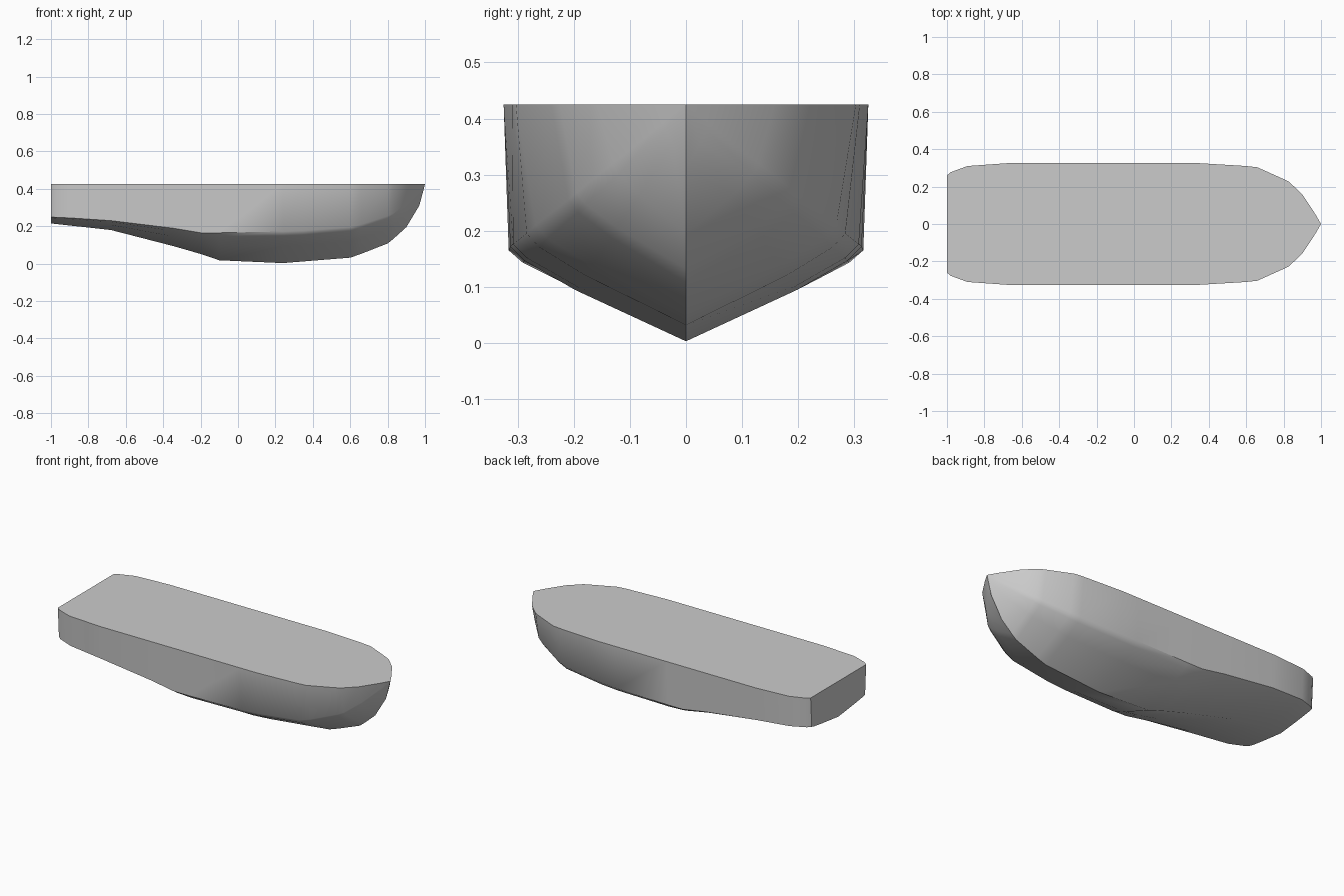
import bpy
import bmesh
import math

cube = bpy.data.objects.get("Cube")
if cube:
    bpy.data.objects.remove(cube)

DECK = 0.425

# Hull stations, stern to bow: x, deck half width, chine half width, chine z, keel z
STATIONS = [
    (-1, .26, .25, .25, .215),
    (-.98, .277, .267, .248, .213),
    (-.89, .31, .3, .244, .203),
    (-.68, .325, .315, .23, .18),
    (-.35, .325, .316, .19, .095),
    (-.2, .325, .316, .165, .052),
    (-.1, .325, .316, .165, .018),
    (.24, .325, .313, .172, .003),
    (.35, .325, .308, .176, .012),
    (.6, .31, .284, .195, .032),
    (.66, .303, .268, .21, .053),
    (.8, .24, .21, .255, .108),
    (.83, .225, .195, .268, .132),
    (.9, .158, .13, .32, .195),
    (.97, .052, .04, .392, .312),
]

# Cross-section below the chine, as shares of chine width and height
BILGE = [(1, 1), (.92, .85), (.63, .54)]


def section(x, deck, chine, chine_z, keel):
    """One full rib, from the left deck edge round the keel to the right."""
    half = [(deck, DECK)]
    half += [(chine * w, keel + (chine_z - keel) * h) for w, h in BILGE]
    rib = half + [(0, keel)] + [(-y, z) for y, z in reversed(half)]
    return [(x, y, z) for y, z in rib]


def make_material(name, value):
    mat = bpy.data.materials.new(name)
    mat.use_nodes = True
    mat.diffuse_color = (value, value, value, 1)
    mat.node_tree.nodes["Principled BSDF"].inputs["Base Color"].default_value = mat.diffuse_color
    return mat


# Loft the ribs into a closed hull
bm = bmesh.new()
ribs = [[bm.verts.new(p) for p in section(*s)] for s in STATIONS]
for a, b in zip(ribs, ribs[1:]):
    for i in range(len(a) - 1):
        bm.faces.new((a[i], a[i + 1], b[i + 1], b[i]))

# Bow tip, where sheer, chine and stem meet
tip = bm.verts.new((1, 0, DECK))
last = ribs[-1]
for i in range(len(last) - 1):
    bm.faces.new((last[i], last[i + 1], tip))

# Flat transom and flat deck
bm.faces.new(ribs[0])
bm.faces.new([r[0] for r in ribs] + [tip] + [r[-1] for r in reversed(ribs)])
bmesh.ops.recalc_face_normals(bm, faces=bm.faces)

mesh = bpy.data.meshes.new("boat_hull")
bm.to_mesh(mesh)
bm.free()
hull = bpy.data.objects.new("boat_hull", mesh)
bpy.context.collection.objects.link(hull)
mesh.materials.append(make_material("light_grey", .6))

# Soft chines, crisp deck edge and keel
bpy.ops.object.select_all(action="DESELECT")
hull.select_set(True)
bpy.context.view_layer.objects.active = hull
bpy.ops.object.shade_smooth_by_angle(angle=math.radians(42))
